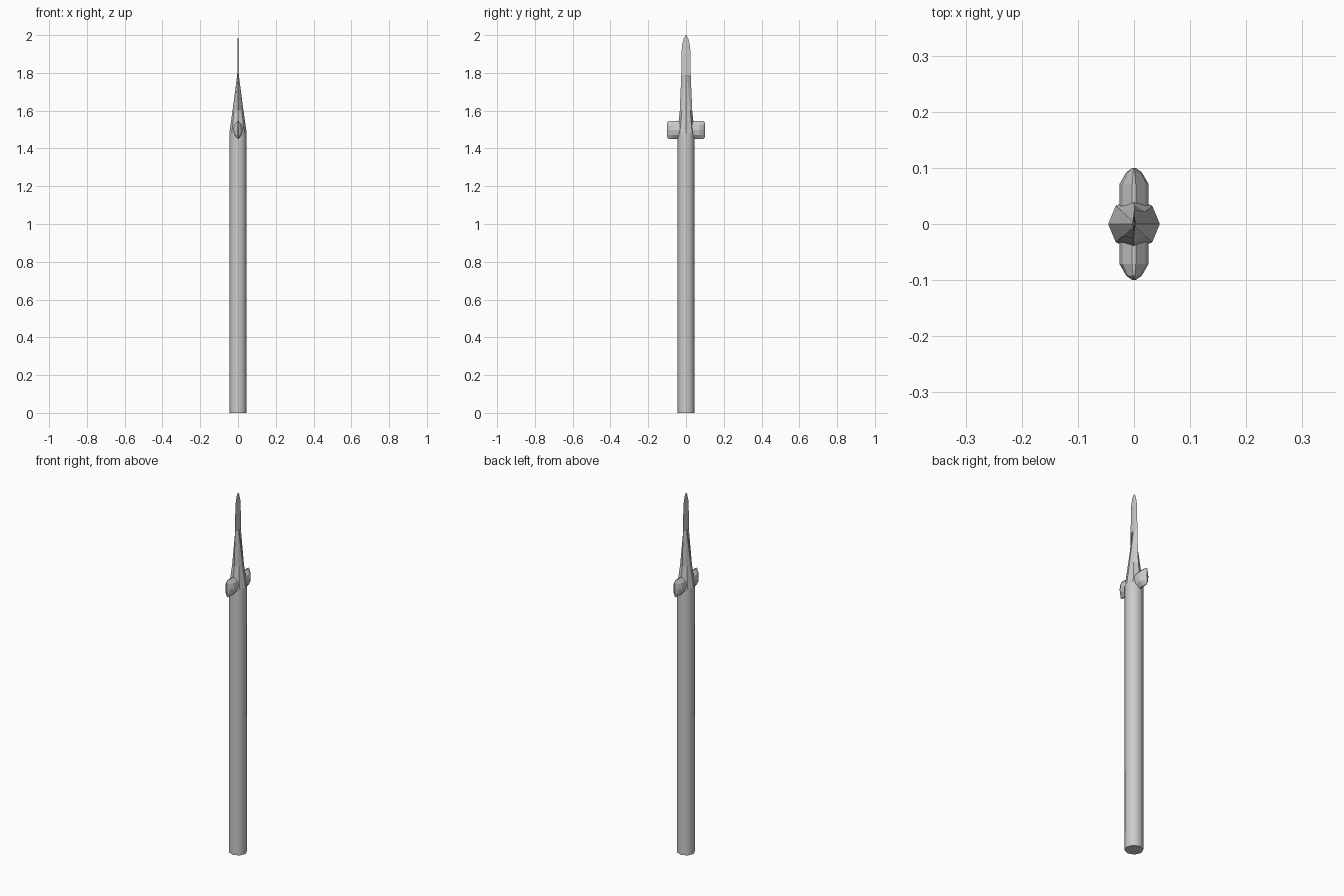
import bpy, bmesh, math

if "Cube" in bpy.data.objects:
    bpy.data.objects.remove(bpy.data.objects["Cube"])


def loft(name, rings, smooth=False):
    """Skin a list of equal-length vertex rings and cap both ends."""
    bm = bmesh.new()
    loops = [[bm.verts.new(p) for p in r] for r in rings]
    n = len(loops[0])
    for a, b in zip(loops, loops[1:]):
        for i in range(n):
            j = (i + 1) % n
            bm.faces.new((a[i], a[j], b[j], b[i]))
    bm.faces.new(loops[0][::-1])
    bm.faces.new(loops[-1])
    bmesh.ops.recalc_face_normals(bm, faces=bm.faces)
    mesh = bpy.data.meshes.new(name)
    bm.to_mesh(mesh)
    bm.free()
    obj = bpy.data.objects.new(name, mesh)
    bpy.context.collection.objects.link(obj)
    if smooth:
        bpy.ops.object.select_all(action='DESELECT')
        obj.select_set(True)
        bpy.context.view_layer.objects.active = obj
        bpy.ops.object.shade_smooth_by_angle(angle=math.radians(50))
    return obj


def eight(x, dx, dy, y, z):
    """Eight-sided ring given its x point, diagonal point and y point."""
    return [(x, 0, z), (dx, dy, z), (0, y, z), (-dx, dy, z),
            (-x, 0, z), (-dx, -dy, z), (0, -y, z), (dx, -dy, z)]


R, D = 0.046, 0.0325
SHOULDER = 1.48

# Octagonal shaft
loft("shaft", [eight(R, D, D, R, 0), eight(R, D, D, R, SHOULDER)], smooth=True)

# Tapered shoulder that flattens into a thin pointed blade
head = [eight(R, D, D, R, SHOULDER),
        eight(0.029, 0.0207, 0.022, 0.033, 1.60),
        eight(0.004, 0.003, 0.006, 0.025, 1.79)]
for half, z in [(0.024, 1.91), (0.020, 1.95), (0.012, 1.983), (0.001, 2.0)]:
    head.append(eight(0.003 * half / 0.024, 0.002 * half / 0.024,
                      half * 0.3, half, z))
loft("blade_head", head)

# Side lugs with a faceted cross-section and bevelled outer ends
SECTION = [(1, 0), (0.8, 0.55), (0.12, 1), (-0.12, 1), (-0.8, 0.55),
           (-1, 0), (-0.8, -0.55), (-0.12, -1), (0.12, -1), (0.8, -0.55)]
for label, side in (("front", -1), ("back", 1)):
    rings = [[(sx * w, side * y, 1.498 + sz * h) for sx, sz in SECTION]
             for y, w, h in [(0.01, 0.026, 0.047), (0.071, 0.026, 0.047),
                             (0.092, 0.014, 0.047), (0.100, 0.003, 0.040)]]
    loft(label + "_lug", rings)
